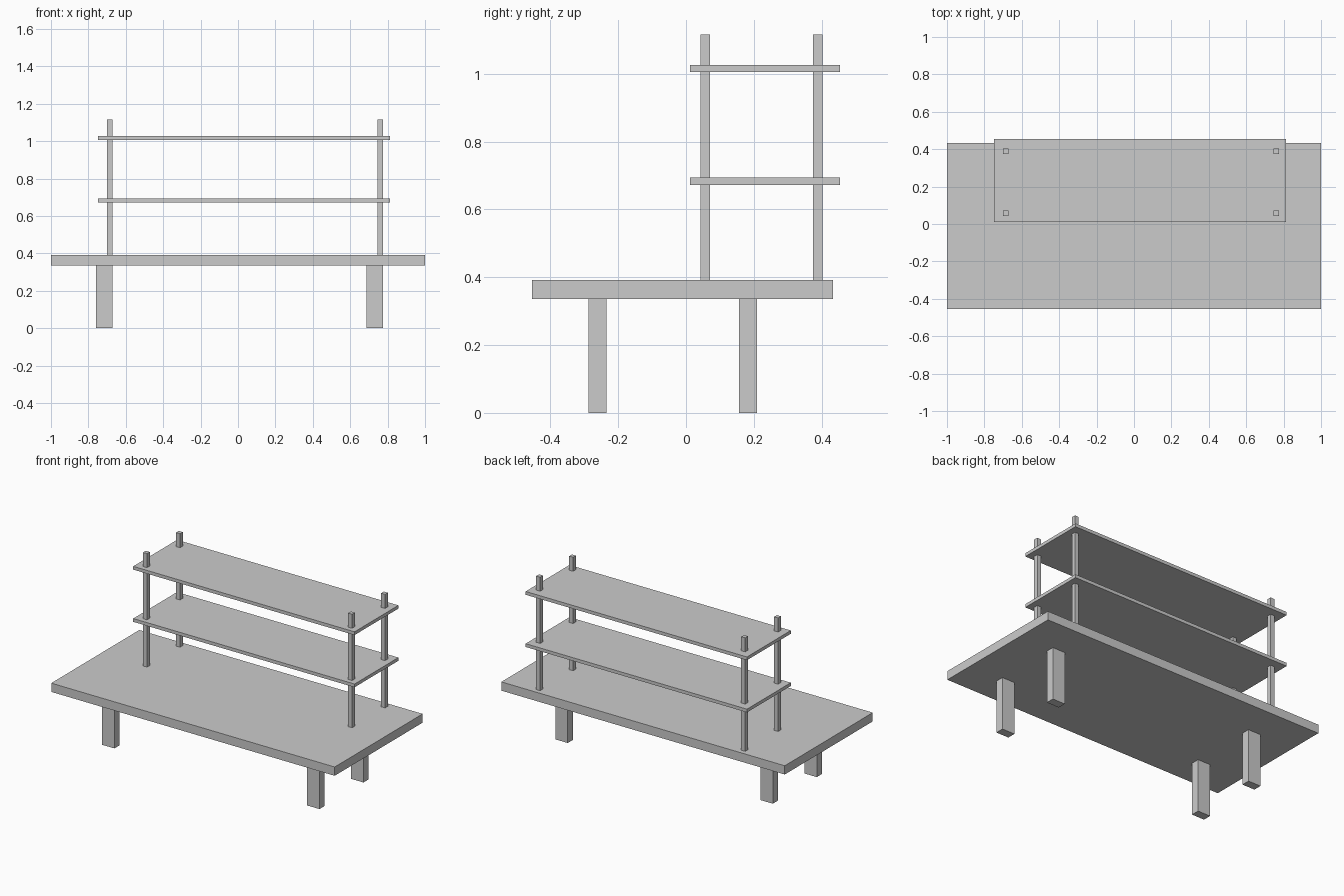
import bpy

if "Cube" in bpy.data.objects:
    bpy.data.objects.remove(bpy.data.objects["Cube"])


def box(name, x, y, z):
    """Axis-aligned box from (min, max) ranges."""
    bpy.ops.mesh.primitive_cube_add(size=1, location=[sum(r) / 2 for r in (x, y, z)])
    ob = bpy.context.object
    ob.name = name
    ob.scale = [r[1] - r[0] for r in (x, y, z)]
    bpy.ops.object.transform_apply(location=False, rotation=False, scale=True)
    return ob


def around(c, size):
    return (c - size / 2, c + size / 2)


TOP_LOW, TOP_HIGH = 0.336, 0.392

# Table top
box("table_top", (-1, 1), (-0.454, 0.433), (TOP_LOW, TOP_HIGH))

# Four table legs
for side, x in (("left", -0.715), ("right", 0.732)):
    for end, y in (("front", -0.261), ("back", 0.183)):
        box(f"{end}_{side}_leg", around(x, 0.088), around(y, 0.053), (0, TOP_LOW))

# Four slim shelf posts standing on the table top
for side, x in (("left", -0.686), ("right", 0.761)):
    for end, y in (("front", 0.057), ("back", 0.389)):
        box(f"{end}_{side}_post", around(x, 0.028), around(y, 0.028), (TOP_HIGH, 1.116))

# Two shelves
for name, z in (("lower_shelf", 0.683), ("upper_shelf", 1.016)):
    box(name, (-0.748, 0.814), (0.012, 0.454), around(z, 0.021))
